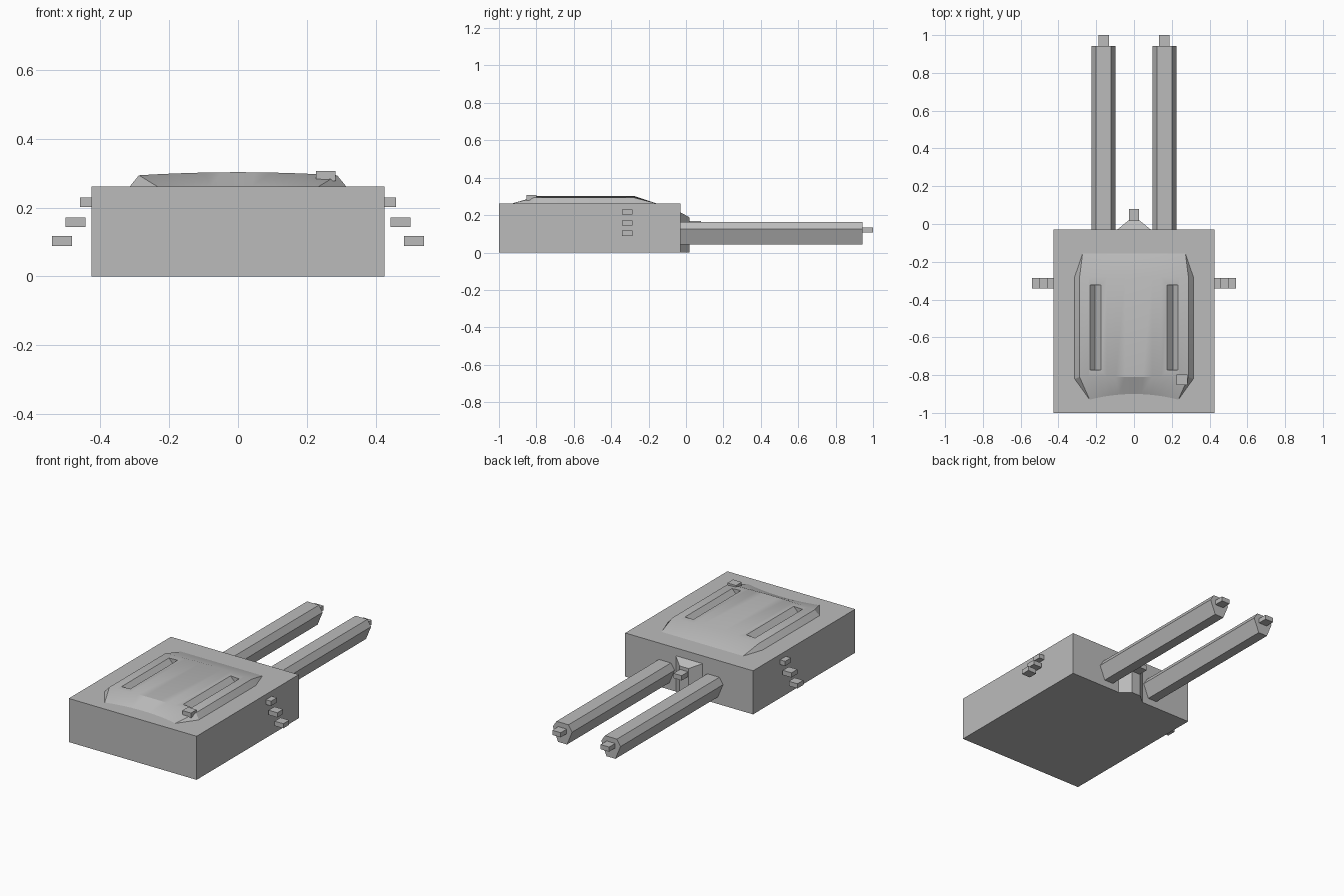
import bpy, bmesh

if "Cube" in bpy.data.objects:
    bpy.data.objects.remove(bpy.data.objects["Cube"])

grey = bpy.data.materials.new("plain_grey")
grey.diffuse_color = (0.5, 0.5, 0.5, 1)
grey.use_nodes = True
grey.node_tree.nodes["Principled BSDF"].inputs["Base Color"].default_value = grey.diffuse_color


def mesh_object(name, verts, faces):
    mesh = bpy.data.meshes.new(name)
    bm = bmesh.new()
    vs = [bm.verts.new(v) for v in verts]
    for f in faces:
        bm.faces.new([vs[i] for i in f])
    bmesh.ops.recalc_face_normals(bm, faces=bm.faces)
    bm.to_mesh(mesh)
    bm.free()
    mesh.materials.append(grey)
    ob = bpy.data.objects.new(name, mesh)
    bpy.context.collection.objects.link(ob)
    return ob


def loft(name, ring_a, ring_b):
    """Closed solid between two rings with the same point count."""
    n = len(ring_a)
    faces = [(i, (i + 1) % n, n + (i + 1) % n, n + i) for i in range(n)]
    faces += [tuple(range(n)), tuple(range(n, 2 * n))]
    return mesh_object(name, ring_a + ring_b, faces)


def box(name, x0, x1, y0, y1, z0, z1):
    ring = [(x0, y0), (x1, y0), (x1, y1), (x0, y1)]
    return loft(name, [(x, y, z0) for x, y in ring], [(x, y, z1) for x, y in ring])


def prism_y(name, profile, y0, y1):
    return loft(name, [(x, y0, z) for x, z in profile], [(x, y1, z) for x, z in profile])


# Main block
box("main_block", -0.425, 0.425, -1.0, -0.03, 0, 0.262)

# Gently domed lid with chamfered skirt
N = 12
verts, faces = [], []
rows = [(0.235, -0.93, 0.262, 0.0, 0.03), (0.288, -0.81, 0.294, 0.009, 0.0),
        (0.288, -0.28, 0.294, 0.009, 0.0), (0.272, -0.155, 0.262, 0.0, 0.0)]
for half, y, z, dome, bow in rows:
    for i in range(N + 1):
        t = 2 * i / N - 1
        k = 1 - t * t
        verts.append((half * t, y + bow * k, z + dome * k))
for r in range(3):
    for i in range(N):
        a = r * (N + 1) + i
        faces.append((a, a + 1, a + N + 2, a + N + 1))
base = len(verts)
verts += [(-0.314, -0.82, 0.262), (-0.314, -0.28, 0.262),
          (0.314, -0.82, 0.262), (0.314, -0.28, 0.262)]
for side, b in ((0, base), (N, base + 2)):
    A, B, C, D = (r * (N + 1) + side for r in range(4))
    faces += [(A, B, b), (B, C, b + 1, b), (C, D, b + 1)]
# underside closes the solid
faces.append(tuple(range(N + 1)) + (base + 2, base + 3)
             + tuple(range(4 * N + 3, 3 * N + 2, -1)) + (base + 1, base))
lid = mesh_object("lid", verts, faces)

# V-shaped grooves in the lid
for s in (-1, 1):
    c = s * 0.206
    cutter = prism_y("groove_cutter", [(c - 0.045, 0.315), (c, 0.268), (c + 0.045, 0.315)],
                     -0.772, -0.322)
    cutter.hide_render = True
    mod = lid.modifiers.new("groove", 'BOOLEAN')
    mod.operation = 'DIFFERENCE'
    mod.solver = 'EXACT'
    mod.object = cutter
    bpy.context.view_layer.objects.active = lid
    lid.select_set(True)
    bpy.ops.object.modifier_apply(modifier=mod.name)
    bpy.data.objects.remove(cutter)
bpy.ops.object.shade_smooth_by_angle(angle=0.4)

# Small block on the lid
box("lid_block", 0.226, 0.284, -0.852, -0.798, 0.278, 0.307)

for s, side in ((-1, "left"), (1, "right")):
    # Hexagonal arms with tip blocks
    c = s * 0.161
    hexagon = [(c - 0.04, 0.163), (c + 0.04, 0.163), (c + 0.064, 0.125),
               (c + 0.03, 0.042), (c - 0.03, 0.042), (c - 0.064, 0.125)]
    prism_y(side + "_arm", hexagon, -0.06, 0.943)
    box(side + "_arm_tip", c - 0.028, c + 0.028, 0.935, 1.0, 0.106, 0.134)
    # Stepped side blocks
    for i, (x, z) in enumerate(((0.43, 0.216), (0.472, 0.158), (0.512, 0.103))):
        box(f"{side}_block_{i + 1}", s * x - 0.029, s * x + 0.029,
            -0.342, -0.286, z - 0.014, z + 0.014)

# Central mount between the arms, with its block
bottom = [(-0.095, -0.035), (-0.03, 0.018), (0.03, 0.018), (0.095, -0.035)]
loft("centre_mount", [(x, y, 0) for x, y in bottom],
     [(x, y, 0.218 if y < 0 else 0.188) for x, y in bottom])
box("mount_block", -0.027, 0.027, 0.01, 0.08, 0.139, 0.168)
